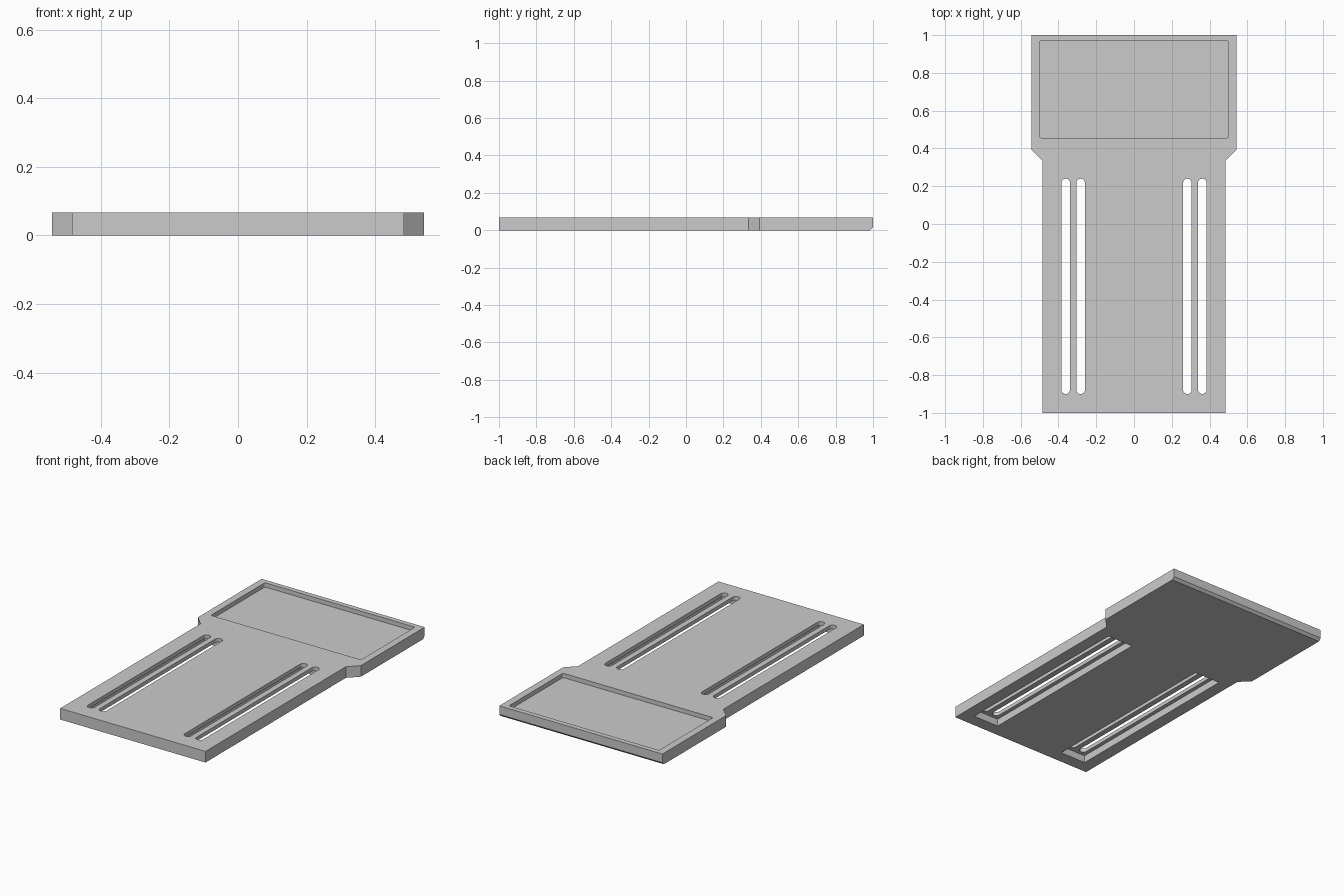
import bpy, bmesh
from math import cos, sin, pi

cube = bpy.data.objects.get("Cube")
if cube:
    bpy.data.objects.remove(cube, do_unlink=True)

THICK = 0.067

grey = bpy.data.materials.new("plain grey")
grey.use_nodes = True
colour = (0.6, 0.6, 0.6, 1)
grey.diffuse_color = colour
grey.node_tree.nodes["Principled BSDF"].inputs["Base Color"].default_value = colour


def prism(name, outline, z0, z1):
    """Extrude a counter-clockwise outline from z0 to z1."""
    bm = bmesh.new()
    face = bm.faces.new([bm.verts.new((x, y, z0)) for x, y in outline])
    top = bmesh.ops.extrude_face_region(bm, geom=[face])["geom"]
    verts = [v for v in top if isinstance(v, bmesh.types.BMVert)]
    bmesh.ops.translate(bm, verts=verts, vec=(0, 0, z1 - z0))
    bmesh.ops.recalc_face_normals(bm, faces=bm.faces)
    mesh = bpy.data.meshes.new(name)
    bm.to_mesh(mesh)
    bm.free()
    obj = bpy.data.objects.new(name, mesh)
    bpy.context.collection.objects.link(obj)
    mesh.materials.append(grey)
    return obj


def rounded(x0, x1, y0, y1, r, steps=8):
    """Rectangle outline with round corners."""
    corners = [(x1 - r, y1 - r), (x0 + r, y1 - r), (x0 + r, y0 + r), (x1 - r, y0 + r)]
    return [(cx + r * cos(pi / 2 * (q + k / steps)), cy + r * sin(pi / 2 * (q + k / steps)))
            for q, (cx, cy) in enumerate(corners) for k in range(steps + 1)]


def rectangle(x0, x1, y0, y1):
    return [(x0, y0), (x1, y0), (x1, y1), (x0, y1)]


# Plate with a wider head and sloped shoulders
half = [(0.484, -1), (0.484, 0.335), (0.543, 0.394), (0.543, 1)]
plate = prism("slotted_plate", half + [(-x, y) for x, y in reversed(half)], 0, THICK)

# Chamfer under the back edge
bm = bmesh.new()
bm.from_mesh(plate.data)
back = [e for e in bm.edges if all(v.co.y > 0.99 and v.co.z < 0.01 for v in e.verts)]
bmesh.ops.bevel(bm, geom=back, offset=0.015, segments=1, affect='EDGES')
bm.to_mesh(plate.data)
bm.free()

# Shallow tray in the head, recesses underneath, and paired slots through the plate
cutters = [prism("tray_cutter", rounded(-0.5, 0.5, 0.456, 0.97, 0.01), THICK - 0.026, 0.1)]
for side, sign in (("left", 1), ("right", -1)):
    def span(a, b):
        return sorted((sign * a, sign * b))
    cutters.append(prism(side + "_recess_cutter",
                         rectangle(*span(0.236, 0.408), -0.922, 0.262), -0.05, 0.044))
    for place, inner in (("inner", 0.26), ("outer", 0.339)):
        cutters.append(prism(f"{side}_{place}_slot_cutter",
                             rounded(*span(inner, inner + 0.045), -0.9, 0.24, 0.0224), 0.02, 0.1))

for cutter in cutters:
    mod = plate.modifiers.new(cutter.name, 'BOOLEAN')
    mod.operation = 'DIFFERENCE'
    mod.solver = 'EXACT'
    mod.object = cutter

# Apply the cuts and drop the cutters
bpy.context.view_layer.objects.active = plate
for mod in list(plate.modifiers):
    bpy.ops.object.modifier_apply(modifier=mod.name)
for cutter in cutters:
    bpy.data.objects.remove(cutter, do_unlink=True)

bpy.ops.object.select_all(action='DESELECT')
plate.select_set(True)
bpy.ops.object.shade_smooth_by_angle()
